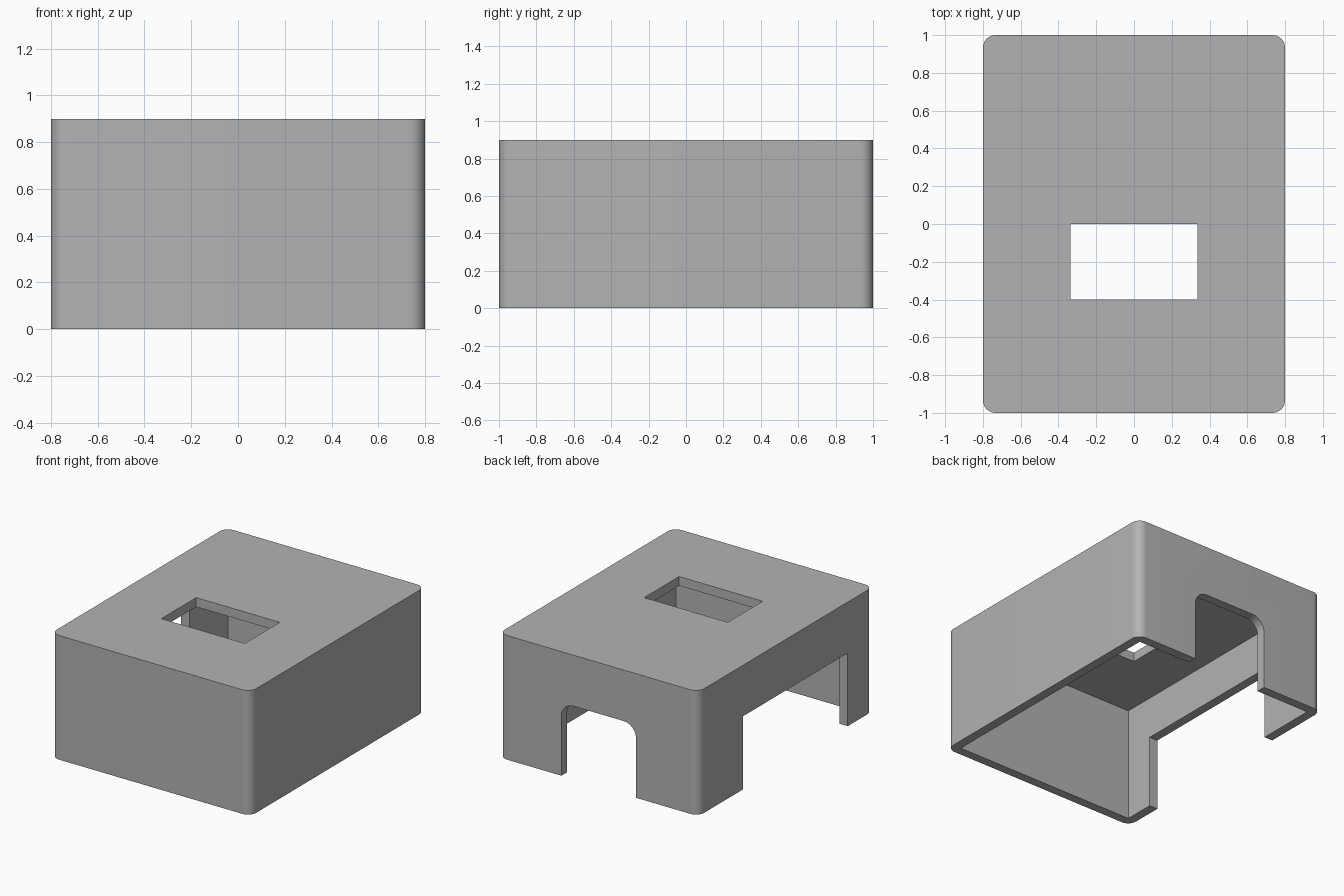
import bpy
import bmesh

cube = bpy.data.objects.get("Cube")
if cube:
    bpy.data.objects.remove(cube, do_unlink=True)

WALL = 0.067
HALF_X, HALF_Y, HEIGHT = 0.8, 1.0, 0.9
OPENING = 0.53

grey = bpy.data.materials.new("plain grey")
grey.use_nodes = True
colour = (0.45, 0.45, 0.45, 1)
grey.diffuse_color = colour
grey.node_tree.nodes["Principled BSDF"].inputs["Base Color"].default_value = colour


def block(name, low, high, radius=0.0, axis=2, only_top=False):
    """Box between two corners, with edges along one axis rounded."""
    bm = bmesh.new()
    bmesh.ops.create_cube(bm, size=1)
    for v in bm.verts:
        v.co = [(a + b) / 2 + c * (b - a) for a, b, c in zip(low, high, v.co)]
    if radius:
        edges = []
        for e in bm.edges:
            a, b = (v.co for v in e.verts)
            along = abs((a - b)[axis]) > 0.01
            if along and (not only_top or min(a.z, b.z) > 0.1):
                edges.append(e)
        bmesh.ops.bevel(bm, geom=edges, offset=radius, segments=10,
                        profile=0.5, affect='EDGES')
    mesh = bpy.data.meshes.new(name)
    bm.to_mesh(mesh)
    bm.free()
    obj = bpy.data.objects.new(name, mesh)
    bpy.context.collection.objects.link(obj)
    return obj


# Outer housing with rounded upright corners
housing = block("housing", (-HALF_X, -HALF_Y, 0), (HALF_X, HALF_Y, HEIGHT), WALL)
housing.data.materials.append(grey)

# Hollow interior, top window, rounded back doorway, wide side opening
inner_x, inner_y = HALF_X - WALL, HALF_Y - WALL
cutters = [
    block("interior_cutter", (-inner_x, -inner_y, -0.2),
          (inner_x, inner_y, HEIGHT - WALL)),
    block("window_cutter", (-0.335, -0.4, 0.7), (0.335, 0, 1.1)),
    block("back_doorway_cutter", (-0.3, 0.8, -0.3), (0.3, 1.2, OPENING),
          0.1, axis=1, only_top=True),
    block("side_opening_cutter", (-1, -0.71, -0.4), (-0.6, 0.49, OPENING)),
]
for cutter in cutters:
    mod = housing.modifiers.new(cutter.name, 'BOOLEAN')
    mod.operation = 'DIFFERENCE'
    mod.solver = 'EXACT'
    mod.object = cutter

# Bake the cuts and discard the cutters
bpy.context.view_layer.update()
graph = bpy.context.evaluated_depsgraph_get()
result = bpy.data.meshes.new_from_object(housing.evaluated_get(graph))
housing.modifiers.clear()
housing.data = result
result.name = "housing"
for cutter in cutters:
    bpy.data.objects.remove(cutter, do_unlink=True)

# One material everywhere, smooth corners with crisp edges
result.materials.clear()
result.materials.append(grey)
for face in result.polygons:
    face.material_index = 0
for obj in bpy.context.selected_objects:
    obj.select_set(False)
housing.select_set(True)
bpy.context.view_layer.objects.active = housing
bpy.ops.object.shade_smooth_by_angle(angle=0.5)
